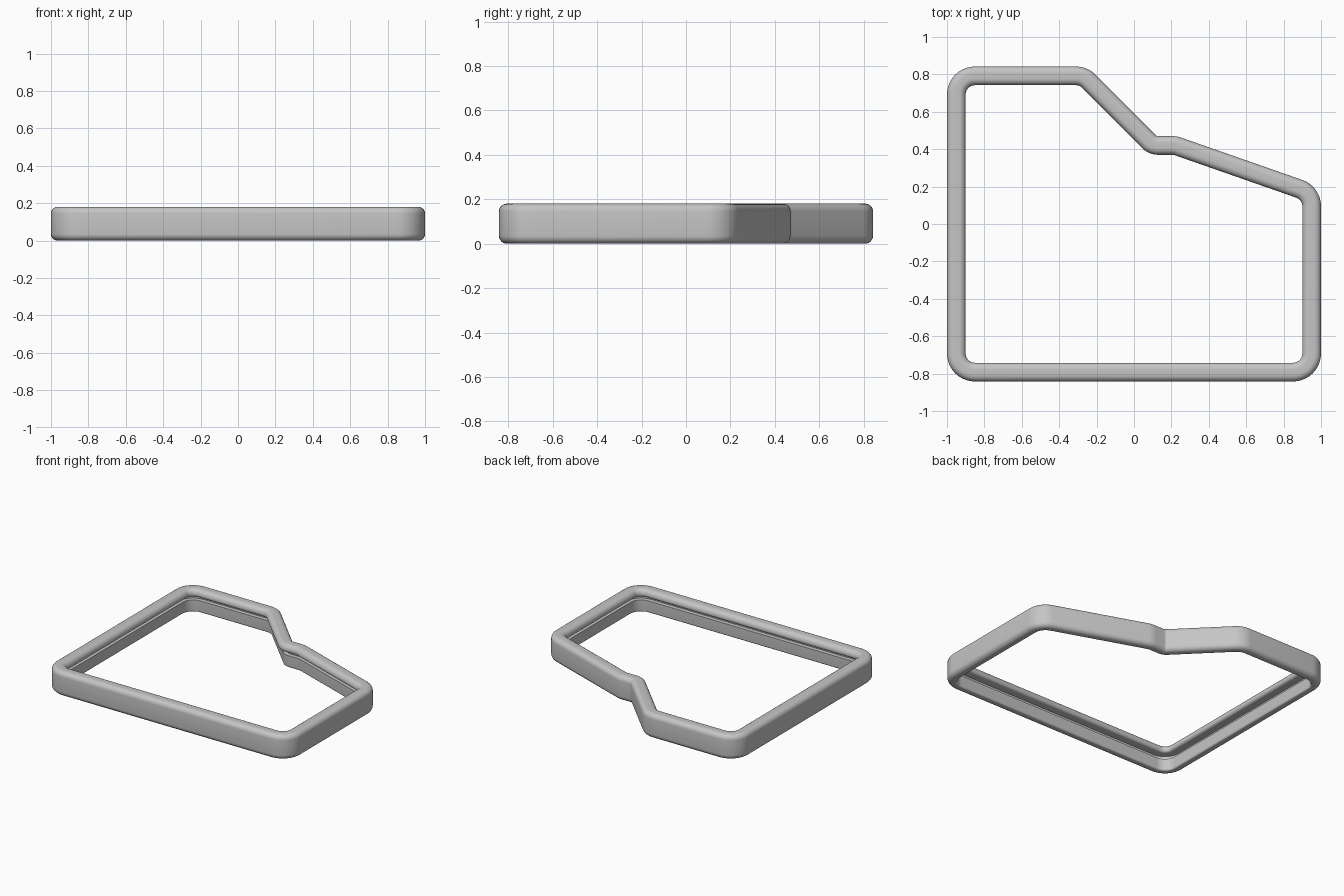
import bpy, bmesh
from math import sin, cos, radians
from mathutils import Vector

cube = bpy.data.objects.get("Cube")
if cube:
    bpy.data.objects.remove(cube)

grey = bpy.data.materials.new("plain grey")
grey.use_nodes = True
color = (0.56, 0.56, 0.56, 1)
grey.diffuse_color = color
grey.node_tree.nodes["Principled BSDF"].inputs["Base Color"].default_value = color

# Centre line of the frame, counter-clockwise: x, y, bend radius
corners = [(-0.95, -0.792, 0.1), (0.95, -0.792, 0.1), (0.95, 0.165, 0.1),
           (0.22, 0.42, 0.1), (0.1, 0.42, 0.07), (-0.27, 0.792, 0.1),
           (-0.95, 0.792, 0.1)]


def bend_path(corners, steps=10):
    """Return points and outward normals along the rounded outline."""
    path = []
    pts = [Vector(c[:2]) for c in corners]
    for i, p in enumerate(pts):
        a = (p - pts[i - 1]).normalized()
        b = (pts[(i + 1) % len(pts)] - p).normalized()
        n1, n2 = Vector((a.y, -a.x)), Vector((b.y, -b.x))
        side = 1 if a.cross(b) > 0 else -1
        mid = (n1 + n2).normalized()
        radius = corners[i][2]
        centre = p - mid * side * radius / mid.dot(n1)
        for k in range(steps + 1):
            n = n1.slerp(n2, k / steps)
            path.append((centre + n * side * radius, n))
    return path


def rounded(x, z, r, start, steps=6):
    """Quarter arc of the section, turning counter-clockwise."""
    angles = [radians(start + 90 * k / steps) for k in range(steps + 1)]
    return [(x + r * cos(t), z + r * sin(t)) for t in angles]


# Cross-section: overhanging rounded top lip, slot, and recessed lower wall
section = rounded(0.015, 0.035, 0.035, -90)
section += rounded(0.015, 0.145, 0.035, 0)
section += rounded(-0.015, 0.145, 0.035, 90)
section += rounded(-0.03, 0.143, 0.02, 180)
section += [(0.015, 0.123), (0.015, 0.088), (-0.015, 0.088)]
section += rounded(-0.003, 0.012, 0.012, 180)

# Sweep the section around the outline
bm = bmesh.new()
rings = []
for p, n in bend_path(corners):
    rings.append([bm.verts.new((p.x + n.x * d, p.y + n.y * d, z)) for d, z in section])
for i, ring in enumerate(rings):
    following = rings[(i + 1) % len(rings)]
    for j in range(len(section)):
        k = (j + 1) % len(section)
        bm.faces.new((ring[j], following[j], following[k], ring[k]))
bmesh.ops.recalc_face_normals(bm, faces=bm.faces)

mesh = bpy.data.meshes.new("slotted_frame")
bm.to_mesh(mesh)
bm.free()
mesh.materials.append(grey)
frame = bpy.data.objects.new("slotted_frame", mesh)
bpy.context.collection.objects.link(frame)
bpy.ops.object.select_all(action="DESELECT")
frame.select_set(True)
bpy.context.view_layer.objects.active = frame
bpy.ops.object.shade_smooth_by_angle(angle=radians(35))
